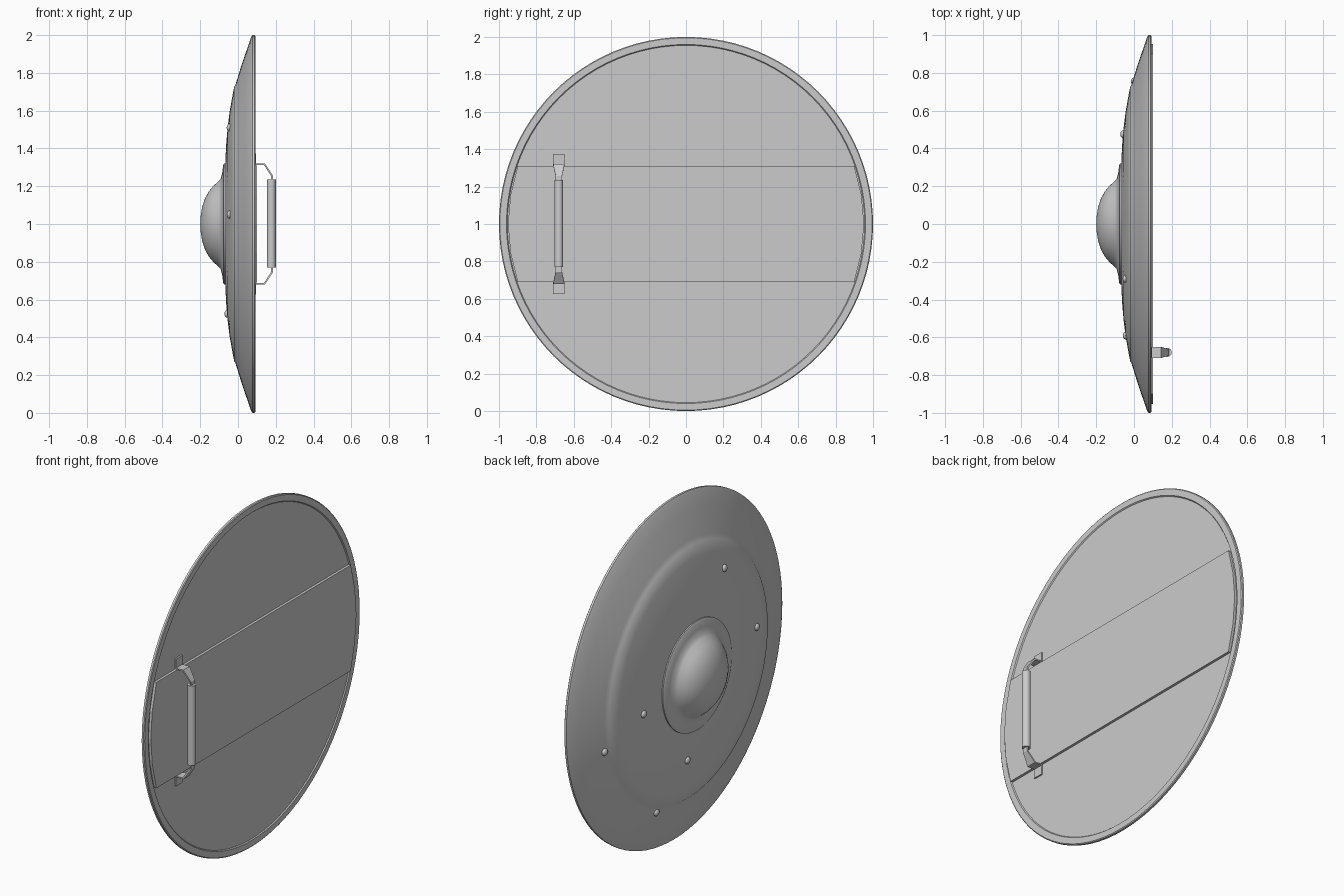
import bpy, bmesh
from math import radians, tau, pi, hypot
from mathutils import Vector

if "Cube" in bpy.data.objects:
    bpy.data.objects.remove(bpy.data.objects["Cube"])


def finish(bm, name, smooth=True, angle=30):
    bmesh.ops.remove_doubles(bm, verts=bm.verts, dist=1e-5)
    bmesh.ops.recalc_face_normals(bm, faces=bm.faces)
    me = bpy.data.meshes.new(name)
    bm.to_mesh(me)
    bm.free()
    ob = bpy.data.objects.new(name, me)
    bpy.context.collection.objects.link(ob)
    if smooth:
        bpy.ops.object.select_all(action='DESELECT')
        bpy.context.view_layer.objects.active = ob
        ob.select_set(True)
        bpy.ops.object.shade_smooth_by_angle(angle=radians(angle))
    return ob


def lathe(name, profile, steps=96, angle=30):
    """Spin an (x, radius) profile around the shield's x axis."""
    bm = bmesh.new()
    vs = [bm.verts.new((x, 0, 1 + r)) for x, r in profile]
    es = [bm.edges.new(p) for p in zip(vs, vs[1:])]
    bmesh.ops.spin(bm, geom=vs + es, cent=(0, 0, 1), axis=(1, 0, 0),
                   angle=tau, steps=steps, use_duplicate=False)
    return finish(bm, name, angle=angle)


# dished front face: (x, radius), from the stepped ring to the centre
FACE = [(-.02, .728), (-.032, .665), (-.045, .59), (-.055, .51),
        (-.062, .43), (-.067, .34), (-.07, .2), (-.07, 0)]

# shield body with recessed back, rim edge, outer slope and raised inner plate
lathe("shield_body", [(.086, 0), (.086, .955), (.092, .96), (.092, .995),
                      (.088, 1), (.076, 1), (.068, .985), (.042, .91),
                      (.012, .82), (-.005, .765), (-.014, .735)] + FACE)

# central boss with flared flange
lathe("boss", [(-.06, .32), (-.074, .32), (-.079, .31), (-.083, .275),
               (-.091, .24), (-.104, .225), (-.13, .202), (-.155, .172),
               (-.175, .135), (-.189, .093), (-.197, .048), (-.2, 0)], 64, 40)


# scattered rivets sitting on the front face
def face_x(r):
    pts = [(.068, .985), (.012, .82), (-.014, .735)] + FACE
    for (xa, ra), (xb, rb) in zip(pts, pts[1:]):
        if rb <= r <= ra:
            return xb + (xa - xb) * (r - rb) / (ra - rb)


bm = bmesh.new()
for y, z in [(-.29, .51), (-.59, .05), (.475, -.05),
             (.755, -.18), (.07, -.475), (.28, -.715)]:
    res = bmesh.ops.create_uvsphere(bm, u_segments=12, v_segments=8, radius=.021)
    for v in res["verts"]:
        v.co = Vector((v.co.x * .7 + face_x(hypot(y, z)), v.co.y + y, v.co.z + 1 + z))
finish(bm, "rivets", angle=60)

# back brace plate with faceted ends
half = [(.9, -.31), (.938, -.155), (.952, 0), (.938, .155), (.9, .31)]
outline = half + [(-y, -z) for y, z in half]
bm = bmesh.new()
f = bm.faces.new([bm.verts.new((.08, y, 1 + z)) for y, z in outline])
ext = bmesh.ops.extrude_face_region(bm, geom=[f])["geom"]
bmesh.ops.translate(bm, vec=(.021, 0, 0),
                    verts=[g for g in ext if isinstance(g, bmesh.types.BMVert)])
finish(bm, "back_brace", smooth=False)

# bent handle brackets: (x, height from centre, half width)
HY = -.68
path = [(.092, .373, .03), (.092, .316, .03), (.14, .316, .03),
        (.18, .255, .017), (.18, .225, .017)]
for side, name in ((1, "handle_bracket_top"), (-1, "handle_bracket_bottom")):
    bm = bmesh.new()
    rows = [[bm.verts.new((x, HY + k * w, 1 + side * h)) for k in (-1, 1)]
            for x, h, w in path]
    for a, b in zip(rows, rows[1:]):
        bm.faces.new((a[0], a[1], b[1], b[0]))
    ob = finish(bm, name, smooth=False)
    mod = ob.modifiers.new("thickness", 'SOLIDIFY')
    mod.thickness = .009
    mod.offset = 0

# handle grip
bpy.ops.mesh.primitive_cylinder_add(vertices=16, radius=.0235, depth=.466,
                                    location=(.1765, HY, 1.002))
bpy.context.object.name = "handle_grip"
bpy.ops.object.shade_smooth_by_angle(angle=radians(40))
